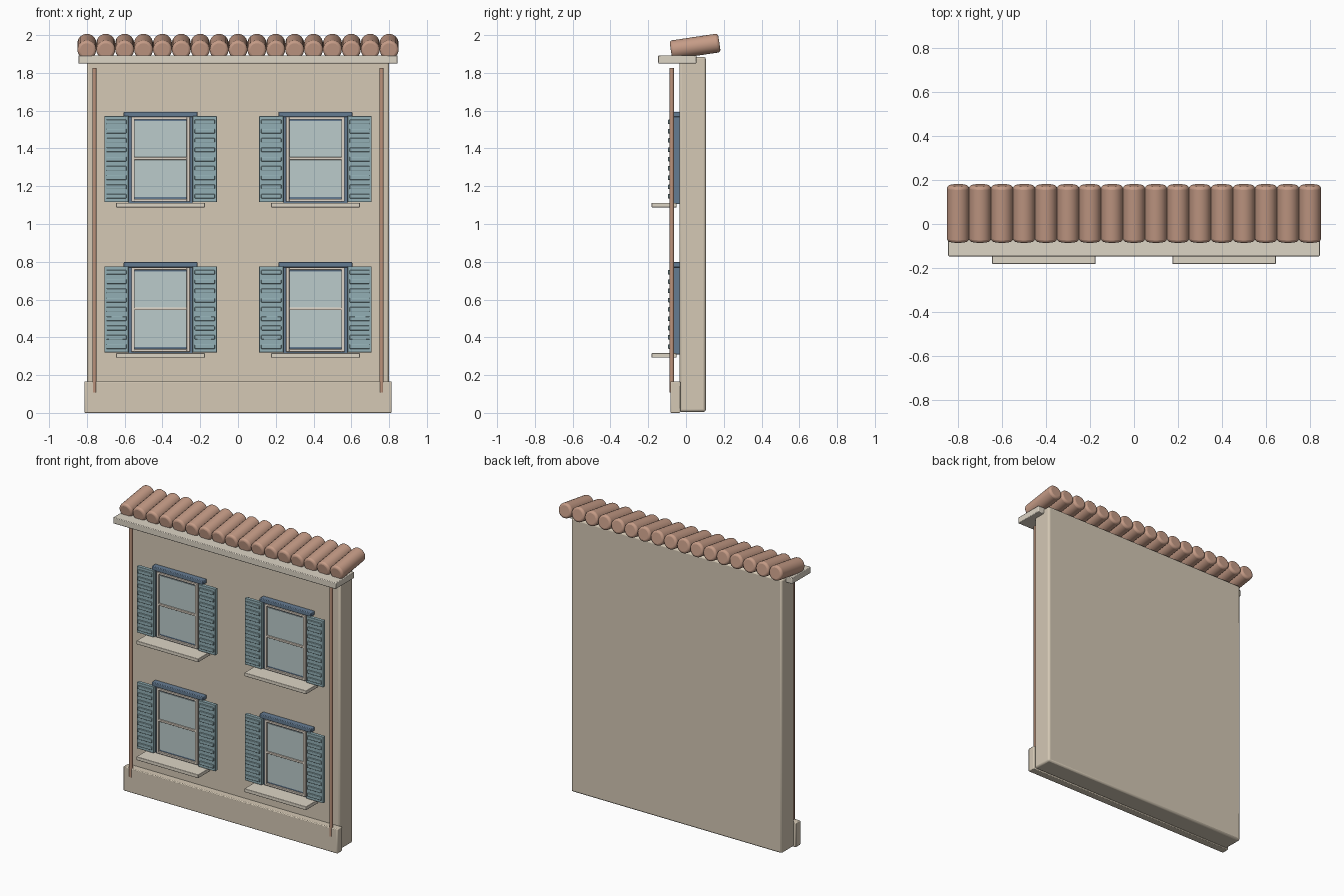
import bpy, math

if "Cube" in bpy.data.objects:
    bpy.data.objects.remove(bpy.data.objects["Cube"])


def mat(name, col):
    m = bpy.data.materials.new(name)
    m.diffuse_color = (*col, 1)
    m.use_nodes = True
    m.node_tree.nodes["Principled BSDF"].inputs["Base Color"].default_value = m.diffuse_color
    return m


PLASTER = mat("plaster", (0.66, 0.58, 0.46))
STONE = mat("stone", (0.72, 0.66, 0.56))
CLAY = mat("clay", (0.56, 0.33, 0.24))
COPPER = mat("copper", (0.50, 0.29, 0.20))
BLUE = mat("blue_paint", (0.13, 0.20, 0.29))
TEAL = mat("teal_paint", (0.29, 0.43, 0.46))
CREAM = mat("cream_paint", (0.74, 0.66, 0.57))
GLASS = mat("glass", (0.50, 0.60, 0.60))


def finish(o, name, m, bevel, segs=2):
    o.name = name
    o.data.materials.append(m)
    if bevel:
        b = o.modifiers.new("bevel", 'BEVEL')
        b.width, b.segments = bevel, segs
        b.limit_method = 'ANGLE'
    bpy.ops.object.shade_smooth_by_angle(angle=math.radians(40))
    return o


def box(name, m, x, y, z, bevel=0.003):
    """Box from (min, max) ranges."""
    bpy.ops.mesh.primitive_cube_add(size=1, location=[(r[0] + r[1]) / 2 for r in (x, y, z)])
    o = bpy.context.object
    o.scale = [r[1] - r[0] for r in (x, y, z)]
    bpy.ops.object.transform_apply(location=False, rotation=False, scale=True)
    return finish(o, name, m, bevel)


def rod(name, m, loc, r, length, rot=0, bevel=0, verts=24):
    bpy.ops.mesh.primitive_cylinder_add(vertices=verts, radius=r, depth=length,
                                        location=loc, rotation=(rot, 0, 0))
    return finish(bpy.context.object, name, m, bevel, 3)


# Wall, plinth and cornice
box("wall", PLASTER, (-0.8, 0.8), (-0.035, 0.105), (0.005, 1.885), 0.012)
box("plinth", PLASTER, (-0.813, 0.813), (-0.083, -0.03), (0, 0.167), 0.005)
box("cornice", STONE, (-0.845, 0.845), (-0.147, 0.055), (1.85, 1.893), 0.004)

# Row of sloping roof tiles
for i in range(17):
    rod("roof_tile", CLAY, (-0.8 + 0.1 * i, 0.048, 1.94), 0.05, 0.26,
        math.radians(90 + 8.5), 0.014)

# Downpipes
for s in (-1, 1):
    rod("downpipe", COPPER, (s * 0.76, -0.075, 0.967), 0.0115, 1.72, verts=16)


def window(cx, z):
    """Window with its sill top at height z."""
    def part(name, m, x0, x1, y0, y1, z0, z1, bevel=0.002):
        box(name, m, (cx + x0, cx + x1), (y0, y1), (z + z0, z + z1), bevel)

    part("sill", STONE, -0.235, 0.235, -0.182, -0.05, -0.023, 0.001, 0.003)
    part("surround", BLUE, -0.17, 0.17, -0.066, -0.03, -0.005, 0.46)
    part("lintel", BLUE, -0.195, 0.195, -0.074, -0.03, 0.456, 0.483, 0.004)
    part("glass", GLASS, -0.139, 0.139, -0.070, -0.060, 0.033, 0.433, 0)
    # Sash frame and middle rail
    for s in (-1, 1):
        a, b = sorted((s * 0.138, s * 0.155))
        part("sash_stile", CREAM, a, b, -0.08, -0.06, 0.008, 0.456)
    for z0 in (0.008, 0.442, 0.229):
        part("sash_rail", CREAM, -0.14, 0.14, -0.079, -0.06, z0, z0 + 0.014)
    # Louvred shutters
    for s in (-1, 1):
        c = s * 0.234
        part("shutter", TEAL, c - 0.064, c + 0.064, -0.087, -0.063, 0.005, 0.460)
        for i in range(9):
            zc = 0.036 + 0.0492 * i
            part("shutter_slat", TEAL, c - 0.053, c + 0.053, -0.095, -0.08,
                 zc - 0.012, zc + 0.012, 0.003)


for cx in (-0.41, 0.41):
    for z in (0.315, 1.111):
        window(cx, z)
